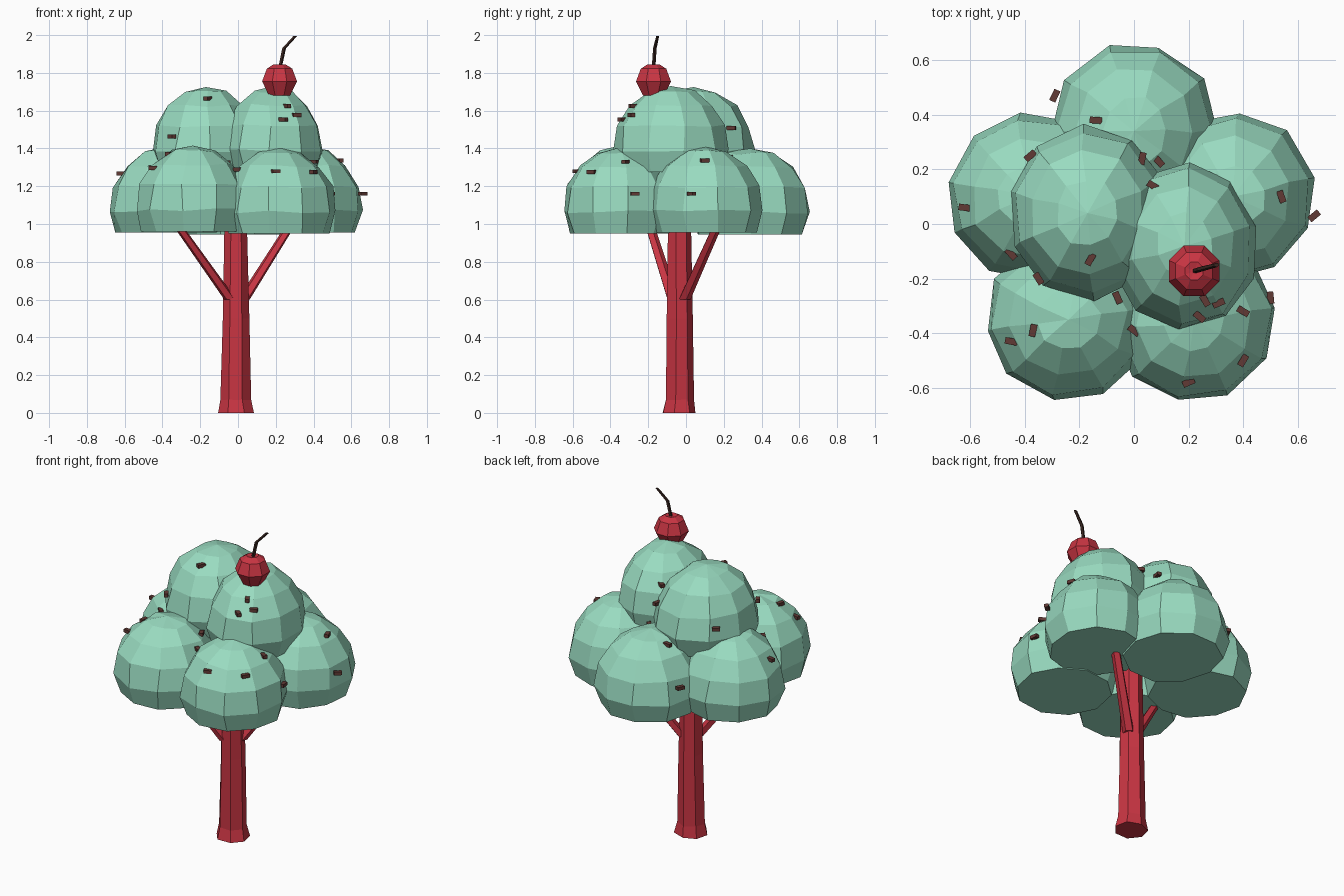
import bpy, bmesh, math, random
from mathutils import Vector, Matrix

random.seed(4)
default = bpy.data.objects.get("Cube")
if default:
    bpy.data.objects.remove(default, do_unlink=True)


def material(name, rgb):
    mat = bpy.data.materials.new(name)
    mat.use_nodes = True
    mat.diffuse_color = (*rgb, 1)
    mat.node_tree.nodes["Principled BSDF"].inputs["Base Color"].default_value = (*rgb, 1)
    return mat


MINT = material("mint green", (0.32, 0.71, 0.53))
RED = material("cherry red", (0.58, 0.035, 0.055))
BROWN = material("chocolate brown", (0.12, 0.042, 0.035))
DARK = material("dark stem brown", (0.04, 0.018, 0.014))


def finish(name, bm, mat):
    bmesh.ops.recalc_face_normals(bm, faces=bm.faces)
    mesh = bpy.data.meshes.new(name)
    bm.to_mesh(mesh)
    bm.free()
    mesh.materials.append(mat)
    obj = bpy.data.objects.new(name, mesh)
    bpy.context.collection.objects.link(obj)
    return obj


def stack(name, rings, sides, mat, phase=0, jitter=0):
    """Join horizontal rings (x, y, z, rx, ry) into a closed solid."""
    bm = bmesh.new()
    loops = []
    for x, y, z, rx, ry in rings:
        loop = []
        for i in range(sides):
            a = math.radians(phase) + math.tau * i / sides
            wobble = Vector([random.uniform(-jitter, jitter) for _ in range(3)])
            if loops == []:
                wobble.z = 0
            loop.append(bm.verts.new(Vector((x + rx * math.cos(a), y + ry * math.sin(a), z)) + wobble))
        loops.append(loop)
    for low, high in zip(loops, loops[1:]):
        for i in range(sides):
            j = (i + 1) % sides
            bm.faces.new((low[i], low[j], high[j], high[i]))
    bm.faces.new(loops[0])
    x, y, z = rings[-1][:3]
    if rings[-1][3] > 0.1:  # domed top ends in a pole
        pole = bm.verts.new((x, y, z + 0.026))
        for i in range(sides):
            bm.faces.new((loops[-1][i], loops[-1][(i + 1) % sides], pole))
    else:
        bm.faces.new(loops[-1])
    return finish(name, bm, mat)


# Scoops of foliage: centre x, y, equator z, radii, turn in degrees
HEIGHT = 0.34
SCOOPS = {
    "left_scoop": (-0.38, 0.1, 1.07, 0.305, 0.31, 26),
    "right_scoop": (0.36, 0.1, 1.07, 0.305, 0.31, 14),
    "back_scoop": (0, 0.34, 1.06, 0.31, 0.325, 0),
    "front_left_scoop": (-0.24, -0.35, 1.075, 0.305, 0.3, 7),
    "front_right_scoop": (0.22, -0.35, 1.065, 0.305, 0.305, 7),
    "upper_left_scoop": (-0.17, 0.04, 1.385, 0.295, 0.32, 22),
    "upper_right_scoop": (0.185, -0.08, 1.39, 0.27, 0.31, 14),
}
for name, (x, y, z, rx, ry, turn) in SCOOPS.items():
    rings = [(x, y, z - 0.115, rx * 0.88, ry * 0.88)]
    for angle in (0, 22.5, 45, 67.5):
        a = math.radians(angle)
        c = math.cos(a)
        rings.append((x, y, z + HEIGHT * math.sin(a), rx * c, ry * c))
    stack(name, rings, 10, MINT, turn, 0.008)

# Trunk with flared foot
stack("trunk", [(-0.01, -0.04, 0, 0.1, 0.092),
                (-0.012, -0.036, 0.07, 0.082, 0.08),
                (-0.01, -0.036, 0.5, 0.073, 0.072),
                (-0.012, -0.038, 1.1, 0.06, 0.06)], 7, RED, 38, 0.003)

# Branches
for name, foot, tip in (("left_branch", (-0.04, -0.07, 0.6), (-0.31, -0.19, 0.98)),
                        ("right_branch", (0.03, -0.01, 0.6), (0.27, 0.16, 0.98))):
    stack(name, [(*foot, 0.034, 0.034), (*tip, 0.027, 0.027)], 5, RED, 20)

# Cherry and stalk
CX, CY = 0.22, -0.172
stack("cherry", [(CX, CY, z, r, r) for r, z in
                 ((0.06, 1.68), (0.1, 1.755), (0.073, 1.822), (0.035, 1.845), (0.012, 1.84))],
      8, RED, 22.5)
stack("cherry_stalk", [(CX, CY, 1.82, 0.01, 0.01), (0.243, -0.165, 1.93, 0.011, 0.01),
                       (0.302, -0.15, 1.995, 0.011, 0.008)], 5, DARK)


def canopy_height(px, py):
    best = 1.16
    for x, y, z, rx, ry, _ in SCOOPS.values():
        d = ((px - x) / rx) ** 2 + ((py - y) / ry) ** 2
        if d < 1:
            best = max(best, z + HEIGHT * math.sqrt(1 - d) - 0.008)
    return best


# Sprinkles resting on the scoops
SPOTS = ((-.29, .47), (-.14, .38), (-.38, .25), (-.62, .06), (-.45, -.11), (-.35, -.2),
         (-.45, -.43), (-.37, -.39), (-.16, -.13), (.03, .24), (.09, .23), (.07, .14),
         (-.06, -.27), (0, -.39), (.26, -.28), (.24, -.34), (.31, -.29), (.4, -.32),
         (.5, -.27), (.4, -.5), (.2, -.58), (.54, .1), (.66, .03))
bm = bmesh.new()
for x, y in SPOTS:
    place = (Matrix.Translation((x, y, canopy_height(x, y)))
             @ Matrix.Rotation(random.uniform(0, math.pi), 4, "Z")
             @ Matrix.Diagonal((0.045, 0.024, 0.02, 1)))
    bmesh.ops.create_cube(bm, size=1, matrix=place)
finish("sprinkles", bm, BROWN)
